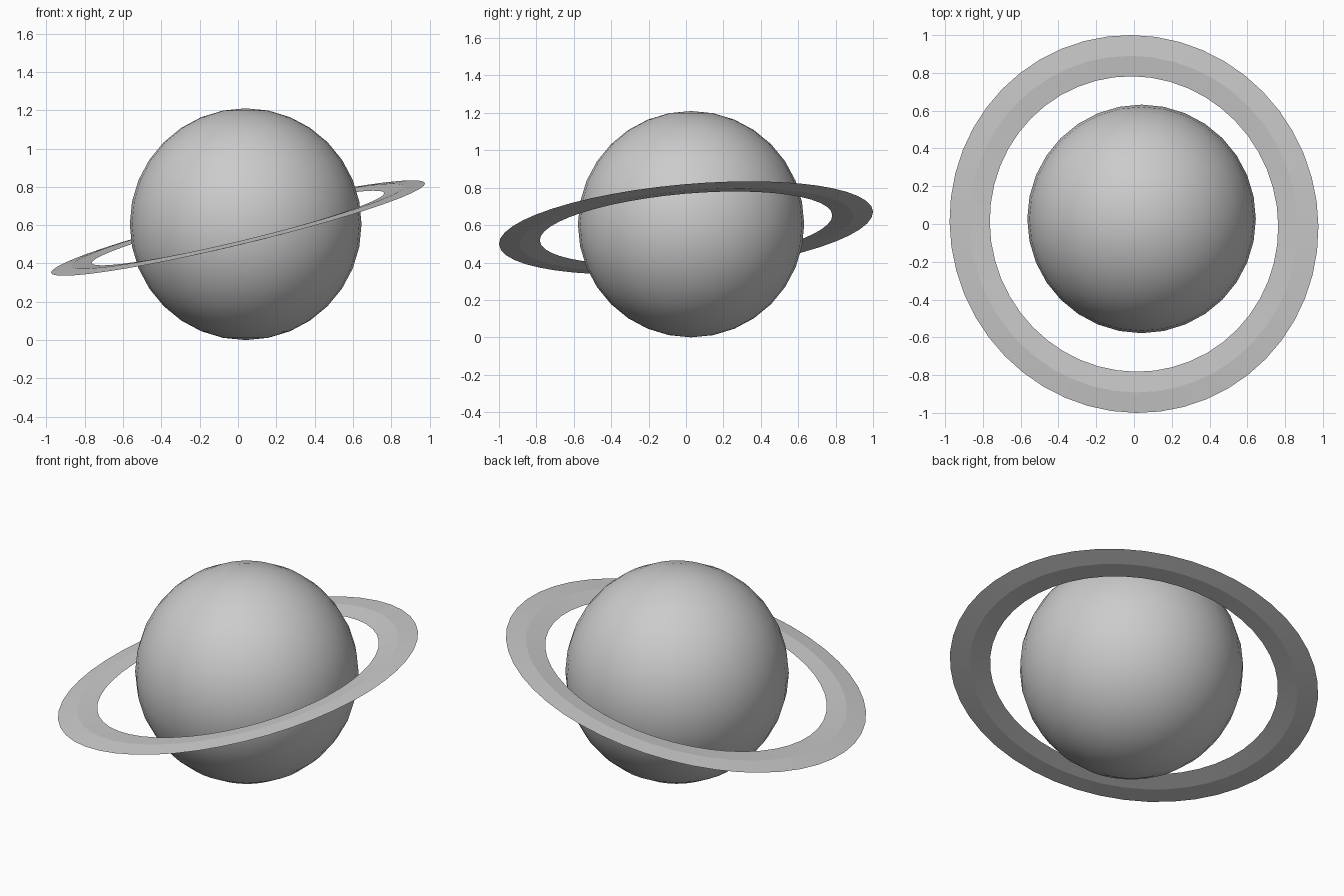
import bpy, bmesh, math
from mathutils import Matrix, Vector

cube = bpy.data.objects.get("Cube")
if cube:
    bpy.data.objects.remove(cube, do_unlink=True)

GREY = (0.6, 0.6, 0.6, 1)
grey = bpy.data.materials.new("plain_grey")
grey.use_nodes = True
grey.diffuse_color = GREY
grey.node_tree.nodes["Principled BSDF"].inputs["Base Color"].default_value = GREY


def add_part(name, bm, location, smooth_angle):
    """Turn a bmesh into a shaded, coloured object."""
    bmesh.ops.recalc_face_normals(bm, faces=bm.faces)
    mesh = bpy.data.meshes.new(name)
    bm.to_mesh(mesh)
    bm.free()
    mesh.materials.append(grey)
    obj = bpy.data.objects.new(name, mesh)
    bpy.context.collection.objects.link(obj)
    obj.location = location
    bpy.ops.object.select_all(action="DESELECT")
    obj.select_set(True)
    bpy.context.view_layer.objects.active = obj
    bpy.ops.object.shade_smooth_by_angle(angle=math.radians(smooth_angle))
    return obj


# Planet: smooth globe, slightly off the ring's centre
bm = bmesh.new()
bmesh.ops.create_uvsphere(bm, u_segments=32, v_segments=16, radius=0.605)
add_part("planet", bm, (0.04, 0.027, 0.605), 30)

# Ring: thin diamond section swept around the tilted axis
INNER, OUTER, HALF_THICK, SEGMENTS = 0.785, 1.004, 0.01, 48
MID = (INNER + OUTER) / 2
section = [(INNER, 0), (MID, HALF_THICK), (OUTER, 0), (MID, -HALF_THICK)]
bm = bmesh.new()
loops = []
for i in range(SEGMENTS):
    turn = Matrix.Rotation(math.tau * i / SEGMENTS, 3, "Z")
    loops.append([bm.verts.new(turn @ Vector((r, 0, z))) for r, z in section])
for i, loop in enumerate(loops):
    nxt = loops[(i + 1) % SEGMENTS]
    for j in range(len(section)):
        k = (j + 1) % len(section)
        bm.faces.new((loop[j], loop[k], nxt[k], nxt[j]))
ring = add_part("ring", bm, (0, 0, 0.585), 8)
ring.rotation_mode = "QUATERNION"
ring.rotation_quaternion = Vector((0, 0, 1)).rotation_difference(Vector((-0.24, -0.09, 1)))
